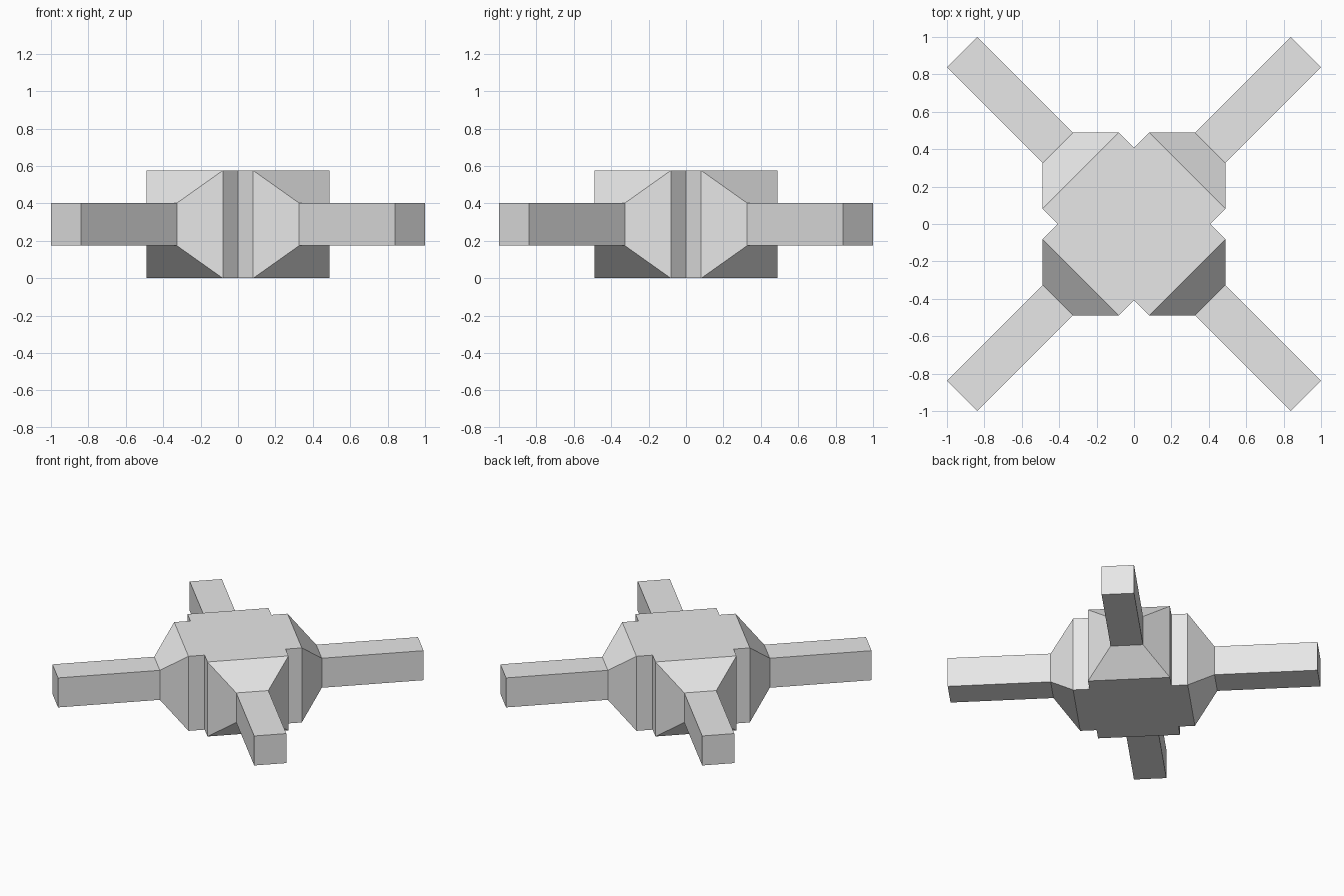
import bpy
import bmesh
from math import radians
from mathutils import Matrix, Vector

if "Cube" in bpy.data.objects:
    bpy.data.objects.remove(bpy.data.objects["Cube"], do_unlink=True)

HALF = 0.288        # half size of the central cube
ARM_HALF = 0.114    # half thickness of each arm
COLLAR_END = 0.403  # distances from the centre along an arm
TAPER_END = 0.576
ARM_END = 1.3

# Plain grey material
grey = bpy.data.materials.new("light grey")
grey.use_nodes = True
colour = (0.8, 0.8, 0.8, 1.0)
grey.diffuse_color = colour
grey.node_tree.nodes["Principled BSDF"].inputs["Base Color"].default_value = colour


def extrude_to(bm, face, axis, distance, half):
    """Extrude a face to a distance from the centre, resized to a square."""
    old = (face.calc_center_median()).dot(axis)
    width = max(abs(c) for v in face.verts
                for c in (v.co - axis * old))
    new = bmesh.ops.extrude_discrete_faces(bm, faces=[face])["faces"][0]
    for v in new.verts:
        v.co = (v.co - axis * old) * (half / width) + axis * distance
    return new


# Central cube, with a collar, taper and arm grown from each side
bm = bmesh.new()
bmesh.ops.create_cube(bm, size=2 * HALF)
bm.normal_update()
sides = [f for f in bm.faces if abs(f.normal.z) < 0.5]
for face in sides:
    axis = Vector([round(c) for c in face.normal])
    for distance, half in ((COLLAR_END, HALF), (TAPER_END, ARM_HALF), (ARM_END, ARM_HALF)):
        face = extrude_to(bm, face, axis, distance, half)

# Turn the arms onto the diagonals and stand the hub on the ground
turn = Matrix.Translation((0, 0, HALF)) @ Matrix.Rotation(radians(45), 4, "Z")
bmesh.ops.transform(bm, matrix=turn, verts=bm.verts)
bmesh.ops.recalc_face_normals(bm, faces=bm.faces)

mesh = bpy.data.meshes.new("hub_with_arms")
bm.to_mesh(mesh)
bm.free()
mesh.materials.append(grey)
hub = bpy.data.objects.new("hub_with_arms", mesh)
bpy.context.collection.objects.link(hub)
